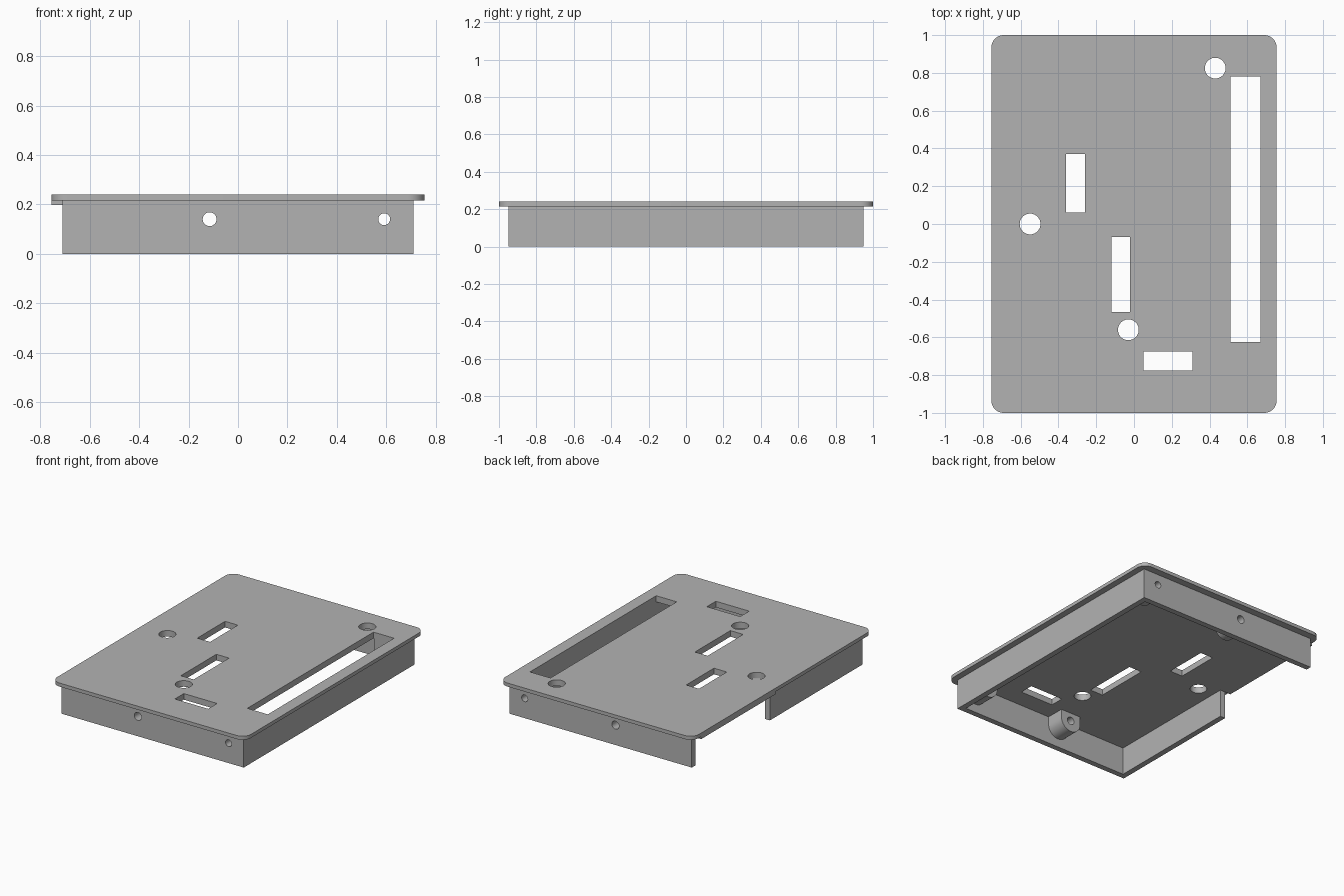
import bpy, bmesh, math
from mathutils import Vector

if "Cube" in bpy.data.objects:
    bpy.data.objects.remove(bpy.data.objects["Cube"], do_unlink=True)

grey = bpy.data.materials.new("plain_grey")
grey.use_nodes = True
grey.diffuse_color = (0.45, 0.45, 0.45, 1)
grey.node_tree.nodes["Principled BSDF"].inputs["Base Color"].default_value = (0.45, 0.45, 0.45, 1)


def prism(name, outline, lo, hi, axis="z"):
    """Extrude a closed 2D outline along z, or along y with the outline in x and z."""
    def place(p, d):
        return Vector((p[0], p[1], d)) if axis == "z" else Vector((p[0], d, p[1]))
    bm = bmesh.new()
    face = bm.faces.new([bm.verts.new(place(p, lo)) for p in outline])
    moved = bmesh.ops.extrude_face_region(bm, geom=[face])["geom"]
    shift = place((0, 0), hi - lo)
    bmesh.ops.translate(bm, vec=shift, verts=[g for g in moved if isinstance(g, bmesh.types.BMVert)])
    bmesh.ops.recalc_face_normals(bm, faces=bm.faces)
    mesh = bpy.data.meshes.new(name)
    bm.to_mesh(mesh)
    bm.free()
    mesh.materials.append(grey)
    obj = bpy.data.objects.new(name, mesh)
    bpy.context.collection.objects.link(obj)
    return obj


def arc(cx, cy, r, start, end, steps):
    return [(cx + r * math.cos(math.radians(start + (end - start) * i / steps)),
             cy + r * math.sin(math.radians(start + (end - start) * i / steps)))
            for i in range(steps + 1)]


def circle(cx, cy, r):
    return arc(cx, cy, r, 0, 360, 40)[:-1]


def rect(x0, x1, y0, y1):
    return [(x0, y0), (x1, y0), (x1, y1), (x0, y1)]


def combine(target, tools, operation):
    """Apply a boolean with each tool, then discard the tool."""
    for tool in tools:
        tool.hide_render = True
        mod = target.modifiers.new("shape", "BOOLEAN")
        mod.operation, mod.solver, mod.object = operation, "EXACT", tool
        bpy.context.view_layer.objects.active = target
        bpy.ops.object.modifier_apply(modifier=mod.name)
        bpy.data.objects.remove(tool, do_unlink=True)


def smooth(obj):
    bpy.ops.object.select_all(action="DESELECT")
    obj.select_set(True)
    bpy.context.view_layer.objects.active = obj
    bpy.ops.object.shade_smooth_by_angle(angle=math.radians(30))


HALF_X, HALF_Y, TOP = 0.755, 1.0, 0.24
WALL_X, WALL_Y, WALL = 0.71, 0.95, 0.04
PLATE_Z, PANEL_Z = 0.215, 0.197
GAP_Y = 0.08

# Top plate with rounded corners, thickened inside the walls
r = 0.065
cx, cy = HALF_X - r, HALF_Y - r
corners = [(cx, cy, 0), (-cx, cy, 90), (-cx, -cy, 180), (cx, -cy, 270)]
plate = prism("top_plate", [p for x, y, a in corners for p in arc(x, y, r, a, a + 90, 10)], PLATE_Z, TOP)
ix, iy = WALL_X - WALL, WALL_Y - WALL
panel = prism("inner_panel", [(-ix, -iy), (ix, -iy), (ix, iy), (-HALF_X, iy),
                              (-HALF_X, GAP_Y), (-ix, GAP_Y)], PANEL_Z, PLATE_Z)
combine(plate, [panel], "UNION")

# Openings through the plate
slots = [rect(0.51, 0.67, -0.625, 0.78), rect(-0.36, -0.26, 0.06, 0.37),
         rect(-0.12, -0.02, -0.465, -0.07), rect(0.05, 0.31, -0.775, -0.675)]
rounds = [circle(x, y, 0.055) for x, y in ((0.43, 0.825), (-0.55, 0), (-0.03, -0.56))]
combine(plate, [prism("cutter", o, 0.1, 0.3) for o in slots + rounds], "DIFFERENCE")
smooth(plate)

# Skirt wall, open along the rear part of the -x side
skirt = prism("skirt_wall", [
    (-WALL_X, GAP_Y), (-WALL_X, -WALL_Y), (WALL_X, -WALL_Y), (WALL_X, WALL_Y), (-WALL_X, WALL_Y),
    (-WALL_X, iy), (ix, iy), (ix, -iy), (-ix, -iy), (-ix, GAP_Y)], 0, PLATE_Z)

# Screw holes through the front and back walls, each with a rounded boss
HOLE_Z, BOSS_R, BOSS_END = 0.14, 0.08, 0.78
screws = [("centre", -0.115, 0.028), ("side", 0.592, 0.024)]
combine(skirt, [prism("cutter", circle(x, HOLE_Z, hr), -1.1, 1.1, "y") for _, x, hr in screws], "DIFFERENCE")
smooth(skirt)
for label, x, hr in screws:
    outline = arc(x, HOLE_Z, BOSS_R, 180, 360, 20) + [(x + BOSS_R, PLATE_Z), (x - BOSS_R, PLATE_Z)]
    for side, sign in (("front", -1), ("back", 1)):
        lo, hi = sorted((sign * BOSS_END, sign * iy))
        boss = prism(f"{side}_{label}_boss", outline, lo, hi, "y")
        combine(boss, [prism("cutter", circle(x, HOLE_Z, hr), -1.1, 1.1, "y")], "DIFFERENCE")
        smooth(boss)
